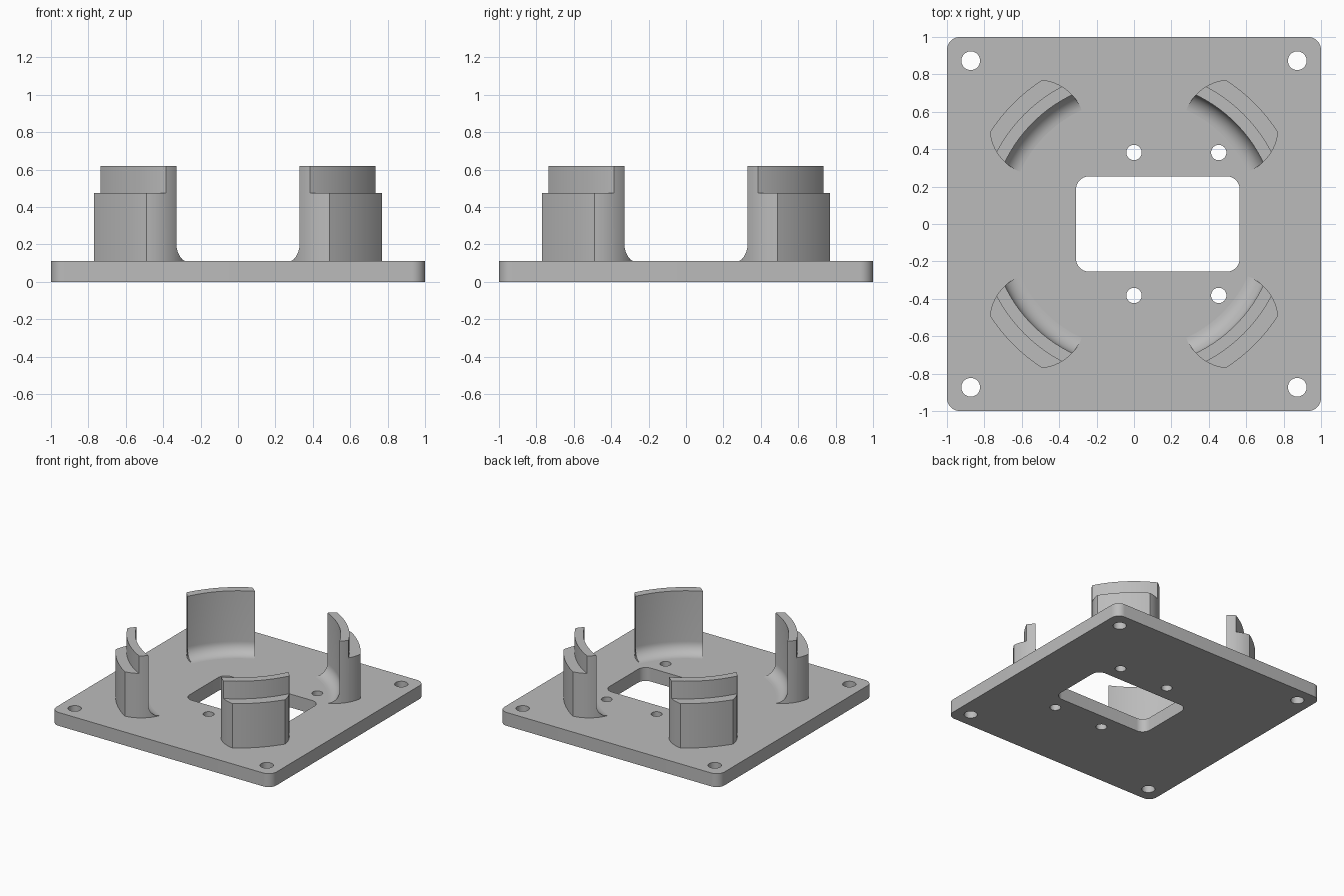
import bpy, bmesh, math
from math import cos, sin, pi, radians

if "Cube" in bpy.data.objects:
    bpy.data.objects.remove(bpy.data.objects["Cube"])

grey = bpy.data.materials.new("plain grey")
grey.diffuse_color = (0.5, 0.5, 0.5, 1)
grey.use_nodes = True
grey.node_tree.nodes["Principled BSDF"].inputs["Base Color"].default_value = grey.diffuse_color

PLATE_TOP = 0.11


def circle(cx, cy, r, n=40):
    return [(cx + r * cos(2 * pi * i / n), cy + r * sin(2 * pi * i / n)) for i in range(n)]


def rounded_rect(x0, x1, y0, y1, r, n=10):
    corners = [(x1 - r, y1 - r), (x0 + r, y1 - r), (x0 + r, y0 + r), (x1 - r, y0 + r)]
    return [(cx + r * cos(pi / 2 * (k + i / n)), cy + r * sin(pi / 2 * (k + i / n)))
            for k, (cx, cy) in enumerate(corners) for i in range(n + 1)]


def select_only(ob):
    bpy.ops.object.select_all(action='DESELECT')
    ob.select_set(True)
    bpy.context.view_layer.objects.active = ob


def add_mesh(name, bm):
    bmesh.ops.recalc_face_normals(bm, faces=bm.faces)
    me = bpy.data.meshes.new(name)
    bm.to_mesh(me)
    bm.free()
    me.materials.append(grey)
    ob = bpy.data.objects.new(name, me)
    bpy.context.collection.objects.link(ob)
    return ob


# Base plate: outline with window, corner holes and inner screw holes
loops = [rounded_rect(-1, 1, -1, 1, 0.07),
         rounded_rect(-0.31, 0.565, -0.255, 0.255, 0.07)]
loops += [circle(x, y, 0.05) for x in (-0.873, 0.873) for y in (-0.873, 0.873)]
loops += [circle(x, y, 0.041) for x in (0, 0.453) for y in (-0.382, 0.382)]
cu = bpy.data.curves.new("base_plate", 'CURVE')
cu.dimensions, cu.fill_mode, cu.extrude = '2D', 'BOTH', PLATE_TOP / 2
for pts in loops:
    sp = cu.splines.new('POLY')
    sp.points.add(len(pts) - 1)
    for p, (x, y) in zip(sp.points, pts):
        p.co = (x, y, 0, 1)
    sp.use_cyclic_u = True
outline = bpy.data.objects.new("plate_outline", cu)
bpy.context.collection.objects.link(outline)
bpy.context.view_layer.update()
flat = outline.evaluated_get(bpy.context.evaluated_depsgraph_get()).to_mesh()
bm = bmesh.new()
bm.from_mesh(flat)
bmesh.ops.remove_doubles(bm, verts=bm.verts, dist=1e-5)
bmesh.ops.translate(bm, verts=bm.verts, vec=(0, 0, PLATE_TOP / 2))
bpy.data.objects.remove(outline)
plate = add_mesh("base_plate", bm)
select_only(plate)
bpy.ops.object.shade_smooth_by_angle(angle=radians(30))

# Stepped post profile (radius, height) with a fillet on the inner foot
R_IN, R_STEP, R_OUT, FIL = 0.765, 0.83, 0.913, 0.095
profile = [(R_IN - FIL + FIL * sin(a), PLATE_TOP + FIL - FIL * cos(a))
           for a in (pi / 2 * i / 10 for i in range(11))]
profile += [(R_IN, 0.62), (R_STEP, 0.62), (R_STEP, 0.475), (R_OUT, 0.475), (R_OUT, PLATE_TOP)]

# Sweep the profile through an arc around the centre
bm = bmesh.new()
SEG = 28
rings = []
for i in range(SEG + 1):
    a = radians(15 + 60 * i / SEG)
    rings.append([bm.verts.new((r * cos(a), r * sin(a), z)) for r, z in profile])
n = len(profile)
for r0, r1 in zip(rings, rings[1:]):
    for j in range(n):
        k = (j + 1) % n
        bm.faces.new((r0[j], r0[k], r1[k], r1[j]))
bm.faces.new(rings[0])
bm.faces.new(rings[-1])
post = add_mesh("clamp_post_1", bm)

# Round off the post ends with a cylinder
bm = bmesh.new()
bmesh.ops.create_cone(bm, cap_ends=True, segments=96, radius1=0.255, radius2=0.255, depth=1)
bmesh.ops.translate(bm, verts=bm.verts, vec=(0.517, 0.517, 0.4))
cutter = add_mesh("post_end_cutter", bm)
cutter.hide_render = True
mod = post.modifiers.new("round ends", 'BOOLEAN')
mod.operation, mod.solver, mod.object = 'INTERSECT', 'EXACT', cutter
select_only(post)
bpy.ops.object.modifier_apply(modifier=mod.name)
bpy.data.objects.remove(cutter)
bpy.ops.object.shade_smooth_by_angle(angle=radians(30))

# Remaining three posts
for q in (1, 2, 3):
    ob = bpy.data.objects.new(f"clamp_post_{q + 1}", post.data)
    ob.rotation_euler.z = q * pi / 2
    bpy.context.collection.objects.link(ob)
